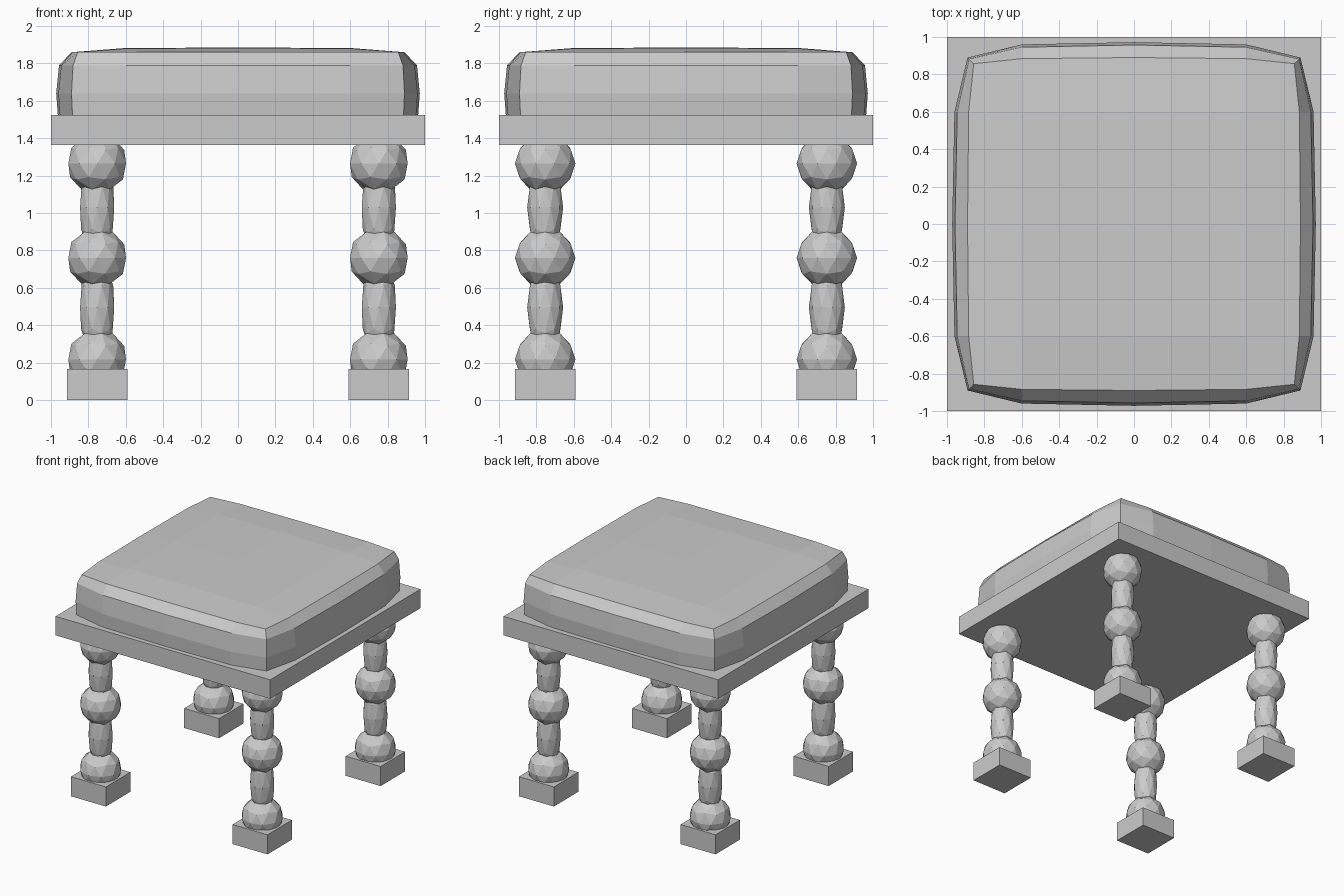
import bpy, bmesh

if "Cube" in bpy.data.objects:
    bpy.data.objects.remove(bpy.data.objects["Cube"])

grey = bpy.data.materials.new("plain grey")
grey.diffuse_color = (0.6, 0.6, 0.6, 1)
grey.use_nodes = True
grey.node_tree.nodes["Principled BSDF"].inputs["Base Color"].default_value = grey.diffuse_color


def finish(obj, name):
    obj.name = name
    obj.data.materials.append(grey)
    return obj


def box(name, x, y, z0, z1, size):
    bpy.ops.mesh.primitive_cube_add(size=1, location=(x, y, (z0 + z1) / 2))
    obj = bpy.context.object
    obj.scale = (size, size, z1 - z0)
    return finish(obj, name)


def bead(name, x, y, z, radius, half_height):
    bpy.ops.mesh.primitive_ico_sphere_add(subdivisions=2, radius=1, location=(x, y, z))
    obj = bpy.context.object
    obj.scale = (radius, radius, half_height)
    return finish(obj, name)


# Seat board
box("seat_board", 0, 0, 1.365, 1.525, 2.0)

# Four turned legs: square foot, three balls, two slim spindles
P = 0.753
for side, x in (("left", -P), ("right", P)):
    for end, y in (("front", -P), ("back", P)):
        leg = f"{end}_{side}_leg"
        box(leg + "_foot", x, y, 0, 0.165, 0.325)
        for n, z in enumerate((0.217, 0.76, 1.265)):
            bead(f"{leg}_ball_{n + 1}", x, y, z, 0.162, 0.162)
        for n, z in enumerate((0.495, 1.03)):
            bead(f"{leg}_spindle_{n + 1}", x, y, z, 0.096, 0.26)

# Cushion: bulging rings of 16 points, closed by a slightly domed 5x5 top
STEP = 0.6


def ring_point(i, j, corner, edge, mid):
    def coord(a, b):
        if abs(a) < 2:
            return a * STEP
        return (mid, edge, corner)[abs(b)] * (1 if a > 0 else -1)
    return coord(i, j), coord(j, i)


loop = ([(i, -2) for i in range(-2, 2)] + [(2, j) for j in range(-2, 2)]
        + [(i, 2) for i in range(2, -2, -1)] + [(-2, j) for j in range(2, -2, -1)])
levels = [  # z, corner, edge, middle
    (1.52, 0.885, 0.952, 0.963),
    (1.64, 0.89, 0.96, 0.972),
    (1.79, 0.882, 0.945, 0.957),
    (1.86, 0.857, 0.884, 0.89),
]
bm = bmesh.new()
rings = [{ij: bm.verts.new((*ring_point(*ij, *r), z)) for ij in loop} for z, *r in levels]
for low, high in zip(rings, rings[1:]):
    for a, b in zip(loop, loop[1:] + loop[:1]):
        bm.faces.new((low[a], low[b], high[b], high[a]))
bm.faces.new([rings[0][ij] for ij in reversed(loop)])
top = rings[-1]
for i in (-1, 0, 1):
    for j in (-1, 0, 1):
        z = 1.885 - 0.0025 * (abs(i) + abs(j))
        top[(i, j)] = bm.verts.new((i * STEP, j * STEP, z))
for i in range(-2, 2):
    for j in range(-2, 2):
        bm.faces.new([top[k] for k in ((i, j), (i + 1, j), (i + 1, j + 1), (i, j + 1))])
bmesh.ops.recalc_face_normals(bm, faces=bm.faces)
mesh = bpy.data.meshes.new("cushion")
bm.to_mesh(mesh)
bm.free()
cushion = bpy.data.objects.new("cushion", mesh)
bpy.context.collection.objects.link(cushion)
finish(cushion, "cushion")
